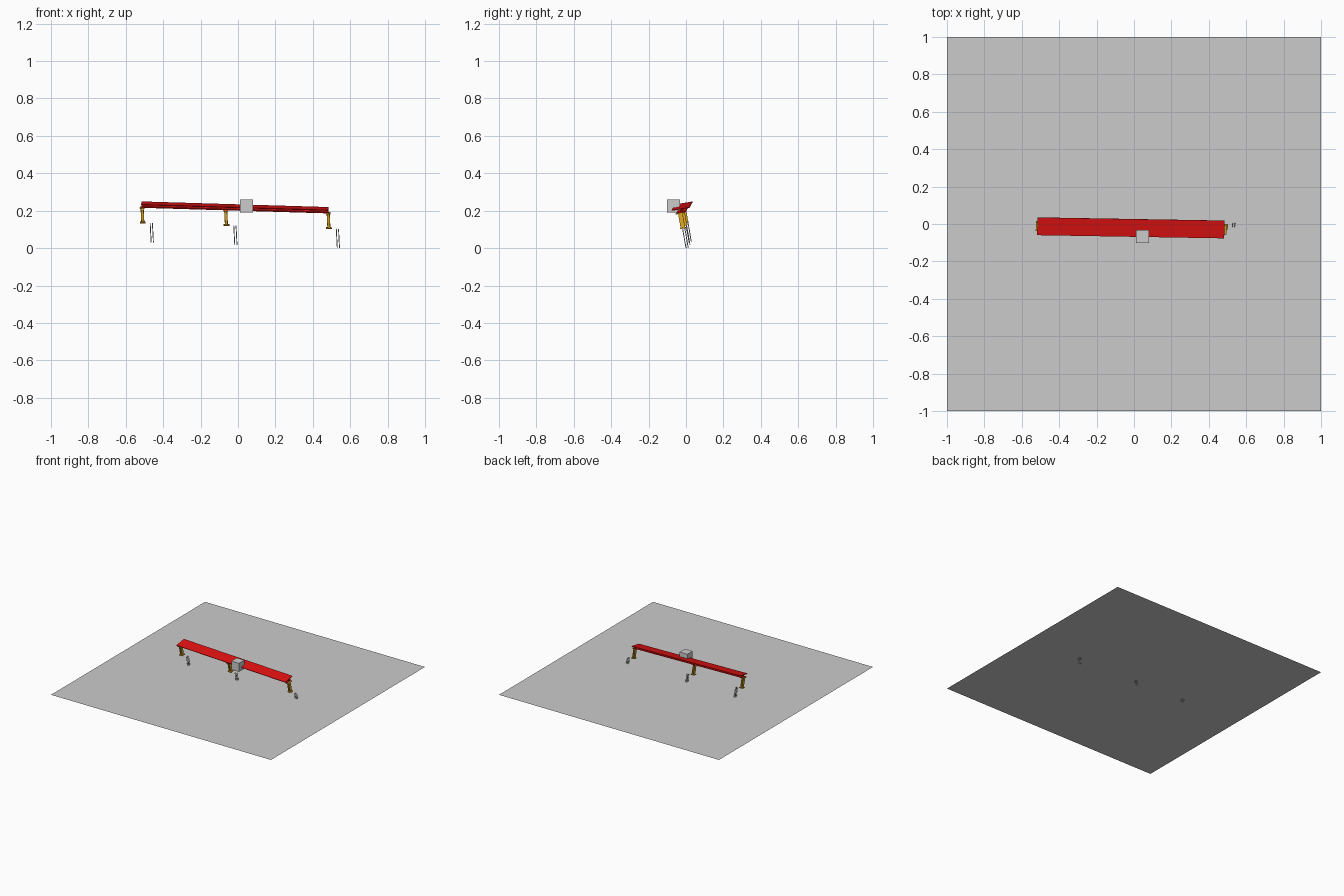
import bpy, bmesh
from mathutils import Matrix, Vector

if "Cube" in bpy.data.objects:
    bpy.data.objects.remove(bpy.data.objects["Cube"])

# Shared tilted frame of the beam, posts and anchor bolts
FRAME = Matrix(((1, 0.02, -0.05, -0.017),
                (-0.017, 0.985, -0.17, -0.021),
                (-0.03, 0.17, 0.985, 0.2265),
                (0, 0, 0, 1)))


def material(name, color):
    m = bpy.data.materials.new(name)
    m.diffuse_color = (*color, 1)
    m.use_nodes = True
    m.node_tree.nodes["Principled BSDF"].inputs["Base Color"].default_value = m.diffuse_color
    return m


RED = material("red_paint", (0.75, 0.006, 0.006))
ORANGE = material("orange_paint", (0.72, 0.38, 0.015))


def finish(name, bm, mat=None, matrix=None):
    if matrix:
        bm.transform(matrix)
    bmesh.ops.recalc_face_normals(bm, faces=bm.faces)
    me = bpy.data.meshes.new(name)
    bm.to_mesh(me)
    bm.free()
    ob = bpy.data.objects.new(name, me)
    bpy.context.collection.objects.link(ob)
    if mat:
        me.materials.append(mat)
    return ob


def box(bm, center, size):
    bmesh.ops.create_cube(bm, size=1, matrix=Matrix.Translation(center)
                          @ Matrix.Diagonal((*size, 1)))


def extrude_profile(bm, points, vector):
    f = bm.faces.new([bm.verts.new(p) for p in points])
    r = bmesh.ops.extrude_face_region(bm, geom=[f], use_keep_orig=True)
    vs = [g for g in r["geom"] if isinstance(g, bmesh.types.BMVert)]
    bmesh.ops.translate(bm, verts=vs, vec=Vector(vector))


def i_section(top, bottom, web, depth, t):
    # Outline of an I section: across u, from v = 0 down to -depth
    right = [(top, 0), (top, -t), (web, -t), (web, t - depth),
             (bottom, t - depth), (bottom, -depth)]
    return right + [(-u, v) for u, v in reversed(right)]


# Floor sheet
bm = bmesh.new()
bmesh.ops.create_grid(bm, x_segments=1, y_segments=1, size=1,
                      matrix=Matrix.Translation((0, 0, 0.056)))
finish("floor_sheet", bm)

# Long I beam
bm = bmesh.new()
extrude_profile(bm, [(-0.5, u, v) for u, v in
                     i_section(0.048, 0.025, 0.003, 0.022, 0.004)], (1, 0, 0))
finish("beam", bm, RED, FRAME)

# Posts with end plates, and the anchor bolts set apart below each one
for name, x in (("left", -0.497), ("middle", -0.05), ("right", 0.498)):
    bm = bmesh.new()
    box(bm, (x, -0.005, -0.0245), (0.024, 0.05, 0.005))
    box(bm, (x, -0.005, -0.1055), (0.03, 0.032, 0.005))
    extrude_profile(bm, [(x + v + 0.008, u - 0.005, -0.103) for u, v in
                         i_section(0.012, 0.012, 0.002, 0.016, 0.003)],
                    (0, 0, 0.077))
    finish(name + "_post", bm, ORANGE, FRAME)

    bm = bmesh.new()
    for sx in (-1, 1):
        for sy in (-1, 1):
            bmesh.ops.create_cone(
                bm, cap_ends=True, segments=10, radius1=0.0022, radius2=0.0022,
                depth=0.103, matrix=Matrix.Translation(
                    (x + 0.045 + sx * 0.006, sy * 0.006, -0.161)))
    finish(name + "_anchor_bolts", bm, None, FRAME)

# Loose block on the beam's front edge
bm = bmesh.new()
box(bm, (0.045, -0.066, 0.225), (0.07, 0.07, 0.07))
finish("block", bm)
